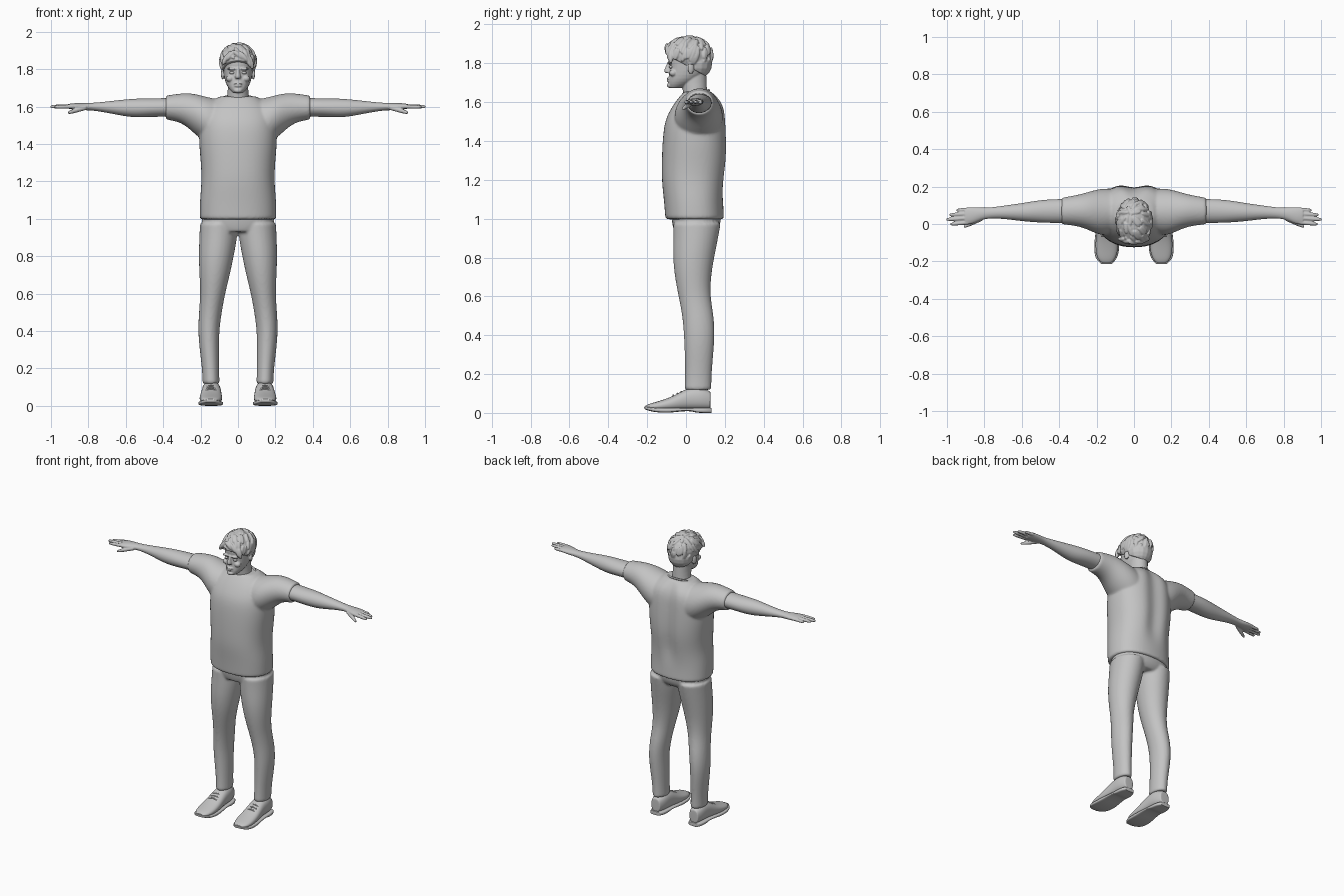
import bpy, bmesh, math, random
from mathutils import Matrix, Vector

default_cube = bpy.data.objects.get("Cube")
if default_cube:
    bpy.data.objects.remove(default_cube, do_unlink=True)

grey = bpy.data.materials.new("plain grey")
grey.use_nodes = True
grey.diffuse_color = (.55, .55, .55, 1)
for node in grey.node_tree.nodes:
    if node.type == 'BSDF_PRINCIPLED':
        node.inputs["Base Color"].default_value = grey.diffuse_color


def loft(bm, axis, rings, side=1, sides=16, power=2.0):
    """Skin closed rings (position, low a, high a, low b, high b) along an axis."""
    def blend(p, q):
        return [u + (v - u) * .05 for u, v in zip(p, q)]
    rings = [rings[0], blend(rings[0], rings[1]), *rings[1:-1],
             blend(rings[-1], rings[-2]), rings[-1]]
    others = [k for k in range(3) if k != axis]
    loops = []
    for pos, a0, a1, b0, b1 in rings:
        loop = []
        for i in range(sides):
            ang = math.tau * i / sides
            c, s = math.cos(ang), math.sin(ang)
            c = math.copysign(abs(c) ** (2 / power), c)
            s = math.copysign(abs(s) ** (2 / power), s)
            co = Vector()
            co[axis] = pos
            co[others[0]] = (a0 + a1) / 2 + c * (a1 - a0) / 2
            co[others[1]] = (b0 + b1) / 2 + s * (b1 - b0) / 2
            co.x *= side
            loop.append(bm.verts.new(co))
        loops.append(loop)
    for low, high in zip(loops, loops[1:]):
        for i in range(sides):
            j = (i + 1) % sides
            bm.faces.new((low[i], low[j], high[j], high[i]))
    bm.faces.new(loops[0][::-1])
    bm.faces.new(loops[-1])


def symmetric(rows):
    return [(z, -w, w, front, back) for z, w, front, back in rows]


def blob(bm, loc, radii, rot=None):
    turn = rot.to_4x4() if rot else Matrix()
    place = Matrix.Translation(loc) @ turn @ Matrix.Diagonal((*radii, 1))
    return bmesh.ops.create_uvsphere(bm, u_segments=16, v_segments=10,
                                     radius=1, matrix=place)["verts"]


def finish(name, bm, subdivide=2, mirror=False, voxel=0, relax=0):
    """Turn the mesh into an object with its modifiers."""
    bmesh.ops.recalc_face_normals(bm, faces=bm.faces)
    for face in bm.faces:
        face.smooth = True
    mesh = bpy.data.meshes.new(name)
    bm.to_mesh(mesh)
    bm.free()
    mesh.materials.append(grey)
    ob = bpy.data.objects.new(name, mesh)
    bpy.context.collection.objects.link(ob)
    if subdivide:
        mod = ob.modifiers.new("Subdivide", 'SUBSURF')
        mod.levels = mod.render_levels = subdivide
    if mirror:
        ob.modifiers.new("Mirror", 'MIRROR').use_mirror_merge = False
    if voxel:
        mod = ob.modifiers.new("Fuse", 'REMESH')
        mod.mode = 'VOXEL'
        mod.voxel_size = voxel
        mod.use_smooth_shade = True
    if relax:
        mod = ob.modifiers.new("Relax", 'SMOOTH')
        mod.factor, mod.iterations = .5, relax
    return ob


def tube(bm, points, radius, cyclic=False):
    """Sweep a small round section along points."""
    count = len(points)
    loops = []
    for i, p in enumerate(points):
        before = points[i - 1] if i or cyclic else p
        after = points[(i + 1) % count] if i < count - 1 or cyclic else p
        quat = (Vector(after) - Vector(before)).to_track_quat('Z', 'Y')
        loops.append([bm.verts.new(Vector(p) + quat @ Vector(
            (radius * math.cos(k * math.pi / 3), radius * math.sin(k * math.pi / 3), 0)))
            for k in range(6)])
    pairs = list(zip(loops, loops[1:])) + ([(loops[-1], loops[0])] if cyclic else [])
    for low, high in pairs:
        for k in range(6):
            j = (k + 1) % 6
            bm.faces.new((low[k], low[j], high[j], high[k]))


# Shirt: trunk and two short sleeves fused together
bm = bmesh.new()
loft(bm, 2, symmetric([
    (.995, .207, -.107, .197), (1.1, .206, -.115, .192), (1.2, .195, -.127, .202),
    (1.3, .2, -.126, .217), (1.4, .21, -.122, .218), (1.5, .21, -.112, .213),
    (1.56, .2, -.083, .207), (1.61, .17, -.05, .187), (1.655, .1, -.01, .13)]),
    sides=24, power=2.3)
for v in bm.verts:
    if abs(v.co.x) < .01 and v.co.y > .1 and 1.15 < v.co.z < 1.62:
        v.co.y -= .03   # spine furrow
for side in (-1, 1):
    loft(bm, 0, [(.08, -.05, .19, 1.36, 1.635), (.17, -.07, .195, 1.4, 1.655),
                 (.24, -.035, .175, 1.46, 1.674), (.3, -.012, .157, 1.515, 1.674),
                 (.388, -.003, .142, 1.53, 1.66)], side)
finish("shirt", bm, voxel=.008, relax=4)

# Collar: thin rib, lower at the front
bm = bmesh.new()
ring = [math.tau * i / 32 for i in range(32)]
tube(bm, [(.085 * math.cos(a), .048 + .07 * math.sin(a), 1.641 + .02 * math.sin(a))
          for a in ring], .007, cyclic=True)
finish("collar", bm, subdivide=1)

# Trousers: hips and two legs fused together
bm = bmesh.new()
loft(bm, 2, symmetric([(.93, .15, -.06, .15), (.96, .195, -.072, .18),
                       (1.03, .198, -.08, .185)]), power=2.3)
for side in (-1, 1):
    loft(bm, 2, [
        (.98, -.002, .205, -.068, .182), (.9, .002, .209, -.068, .168),
        (.8, .021, .212, -.07, .147), (.7, .042, .208, -.06, .13),
        (.6, .068, .202, -.04, .126), (.5, .086, .21, -.02, .145),
        (.4, .1, .215, -.012, .15), (.3, .1, .206, -.008, .142),
        (.2, .1, .193, -.006, .133), (.118, .098, .19, -.01, .132)], side)
finish("trousers", bm, voxel=.008, relax=3)

# Shoes: uppers, soles and laces
bm = bmesh.new()
loft(bm, 1, [
    (.126, .112, .178, .02, .11), (.08, .092, .194, .015, .135),
    (.02, .09, .194, .015, .133), (-.03, .087, .2, .012, .108),
    (-.08, .083, .206, .01, .08), (-.15, .085, .207, .01, .058),
    (-.19, .102, .193, .015, .047), (-.208, .122, .172, .022, .037)], power=2.4)
finish("shoe_uppers", bm, mirror=True)
bm = bmesh.new()
loft(bm, 1, [
    (.132, .112, .18, 0, .026), (.1, .092, .196, 0, .026), (.05, .09, .197, 0, .026),
    (.03, .089, .197, .01, .026), (-.03, .083, .203, .008, .026),
    (-.08, .078, .211, 0, .025), (-.15, .079, .214, .002, .026),
    (-.19, .094, .203, .01, .031), (-.215, .12, .174, .02, .034)], sides=24, power=4)
finish("shoe_soles", bm, mirror=True)
bm = bmesh.new()
for k in range(3):
    y, z = -.025 - .02 * k, .107 - .009 * k
    tube(bm, [(.115, y, z - .008), (.13, y, z), (.145, y, z + .003),
              (.16, y, z), (.175, y, z - .008)], .005)
finish("shoe_laces", bm, subdivide=1, mirror=True)

# Arms with hands and fingers
bm = bmesh.new()
loft(bm, 0, [
    (.35, .005, .135, 1.545, 1.648), (.45, .004, .134, 1.545, 1.645),
    (.53, .008, .125, 1.54, 1.645), (.6, .014, .112, 1.546, 1.64),
    (.7, .028, .098, 1.567, 1.628), (.78, .03, .087, 1.58, 1.62),
    (.82, .02, .089, 1.58, 1.62), (.87, -.004, .092, 1.582, 1.62),
    (.905, -.002, .088, 1.588, 1.615)])
fingers = [((.88, .009, 1.601), (.982, -.001, 1.598), .0115),
           ((.88, .032, 1.602), (1.004, .024, 1.6), .012),
           ((.88, .055, 1.602), (.988, .049, 1.6), .0115),
           ((.88, .077, 1.6), (.95, .074, 1.597), .0105),
           ((.81, .03, 1.595), (.91, -.015, 1.567), .013)]
for start, end, r in fingers:
    rings = []
    for t, grow in ((0, 1), (.4, 1), (.7, .95), (.93, .75), (1, .4)):
        x, y, z = Vector(start).lerp(Vector(end), t)
        rings.append((x, y - r * grow, y + r * grow, z - r * grow, z + r * grow))
    loft(bm, 0, rings, sides=10)
finish("arms", bm, mirror=True, voxel=.004, relax=2)

# Head: skull, neck and facial features fused together
bm = bmesh.new()
loft(bm, 2, symmetric([
    (1.672, .026, -.084, -.03), (1.69, .046, -.094, .02), (1.72, .066, -.091, .07),
    (1.76, .076, -.088, .11), (1.8, .08, -.087, .12), (1.85, .083, -.097, .125),
    (1.9, .07, -.075, .11), (1.925, .04, -.03, .07)]), power=2.2)
loft(bm, 2, symmetric([(1.58, .07, -.01, .12), (1.64, .06, -.014, .11),
                       (1.7, .055, -.025, .108), (1.76, .055, -.03, .105)]))
loft(bm, 2, symmetric([(1.75, .016, -.106, -.07), (1.76, .017, -.117, -.07),
                       (1.78, .011, -.107, -.07), (1.81, .008, -.095, -.07)]), sides=10)
blob(bm, (0, -.09, 1.722), (.025, .011, .005))
blob(bm, (0, -.089, 1.711), (.021, .011, .006))
blob(bm, (0, -.082, 1.686), (.024, .017, .014))
for side in (-1, 1):
    blob(bm, (side * .033, -.083, 1.802), (.027, .013, .007))
    blob(bm, (side * .043, -.066, 1.75), (.022, .021, .018))
    blob(bm, (side * .082, .025, 1.775), (.009, .018, .031),
         Matrix.Rotation(side * .3, 3, 'Z'))
finish("head", bm, subdivide=1, voxel=.004, relax=2)

# Eyes
bm = bmesh.new()
blob(bm, (.032, -.077, 1.781), (.014, .01, .008))
finish("eyes", bm, subdivide=1, mirror=True)

# Hair: trimmed cap covered with swept locks
random.seed(4)
bm = bmesh.new()
centre, radii = Vector((0, .013, 1.842)), Vector((.095, .122, .095))
blob(bm, centre, radii)
blob(bm, (0, .05, 1.8), (.083, .085, .085))
hairline, up = Vector((0, -.12, 1.855)), Vector((0, .12, .22)).normalized()
bmesh.ops.bisect_plane(bm, geom=bm.verts[:] + bm.edges[:] + bm.faces[:],
                       plane_co=hairline, plane_no=up, clear_inner=True)
bmesh.ops.holes_fill(bm, edges=[e for e in bm.edges if e.is_boundary])
crown = Vector((-.02, .06, 1.94))
for _ in range(110):
    d = Vector([random.gauss(0, 1) for _ in range(3)]).normalized()
    spot = centre + d * radii
    if (spot - hairline).dot(up) < .025:
        continue
    normal = Vector([a / b for a, b in zip(d, radii)]).normalized()
    flow = spot - crown + Vector((.04 if spot.y < 0 else 0, 0, 0))
    flow = (flow - normal * flow.dot(normal)).normalized()
    frame = Matrix((flow.cross(normal), flow, normal)).transposed()
    blob(bm, spot, (.011, .032, .007), frame)
# Fringe locks: side, height, sideways tilt
for x, z, tilt in ((-.066, 1.855, .5), (-.04, 1.875, .7), (.0, 1.878, -.9),
                   (.03, 1.868, -.7), (.055, 1.845, -.4), (.07, 1.835, -.2)):
    blob(bm, (x, -.098 + 4 * x * x, z), (.013, .013, .036), Matrix.Rotation(tilt, 3, 'Y'))
finish("hair", bm, subdivide=0, voxel=.004, relax=1)
